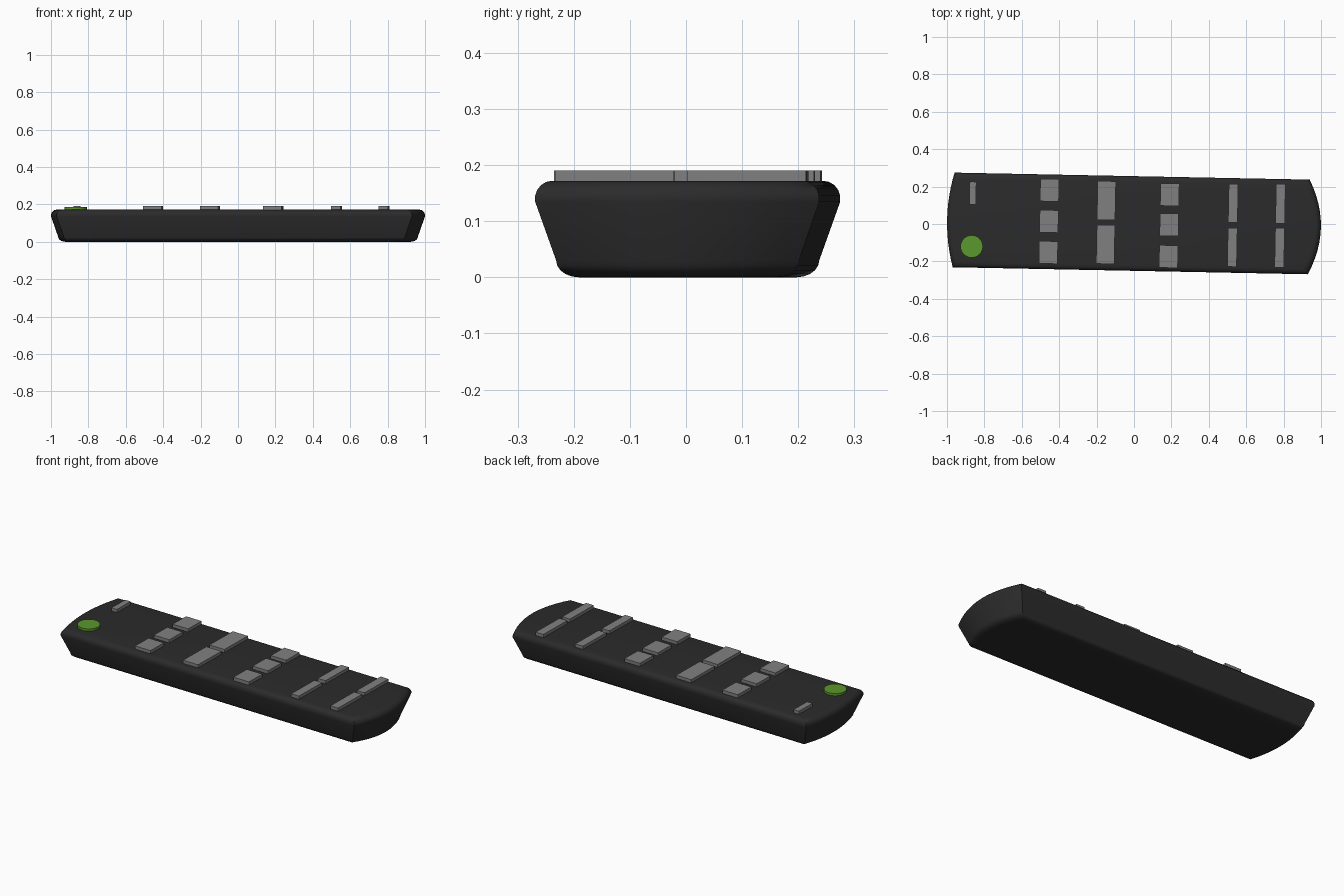
import bpy, bmesh, math
from mathutils import Vector, Matrix

cube = bpy.data.objects.get("Cube")
if cube:
    bpy.data.objects.remove(cube, do_unlink=True)

TILT = math.radians(-1.13)


def material(name, rgb):
    m = bpy.data.materials.new(name)
    m.use_nodes = True
    m.diffuse_color = (*rgb, 1)
    m.node_tree.nodes["Principled BSDF"].inputs["Base Color"].default_value = (*rgb, 1)
    return m


BLACK = material("charcoal plastic", (0.024, 0.024, 0.024))
GREY = material("grey rubber", (0.216, 0.216, 0.216))
GREEN = material("green rubber", (0.105, 0.31, 0.026))


def finish(bm, name, mat, location):
    bmesh.ops.recalc_face_normals(bm, faces=bm.faces)
    mesh = bpy.data.meshes.new(name)
    bm.to_mesh(mesh)
    bm.free()
    mesh.materials.append(mat)
    ob = bpy.data.objects.new(name, mesh)
    ob.location = location
    ob.rotation_euler.z = TILT
    bpy.context.collection.objects.link(ob)
    return ob


# Body: straight sides, bowed ends, stacked as inset rings
def outline(inset, steps=12):
    half = 0.2535 - inset
    pts = []
    for sign, corner, bow in ((1, 0.95, 0.065), (-1, 0.95, 0.035)):
        for i in range(steps + 1):
            t = -1 + 2 * i / steps
            pts.append((sign * (corner - inset + bow * (1 - t * t)), sign * t * half))
    return pts


def rounded(inset, z, radius_in, radius_z, start, end, steps=5):
    for i in range(steps + 1):
        a = math.radians(start + (end - start) * i / steps)
        yield inset - radius_in * math.cos(a), z + radius_z * math.sin(a)


profile = list(rounded(0.077, 0.03, 0.04, 0.03, -90, 0))
profile += list(rounded(0.03, 0.14, 0.03, 0.032, -10, 90))
bm = bmesh.new()
rings = [[bm.verts.new((x, y, z)) for x, y in outline(inset)] for inset, z in profile]
for low, high in zip(rings, rings[1:]):
    n = len(low)
    for i in range(n):
        j = (i + 1) % n
        bm.faces.new((low[i], low[j], high[j], high[i]))
bm.faces.new(rings[0][::-1])
bm.faces.new(rings[-1])
body = finish(bm, "body", BLACK, (-0.015, 0.003, 0))
bpy.context.view_layer.objects.active = body
body.select_set(True)
bpy.ops.object.shade_smooth_by_angle(angle=math.radians(35))
body.select_set(False)


# Raised rectangular keys
def key(name, x, y, width, depth):
    bm = bmesh.new()
    bmesh.ops.create_cube(bm, size=1, matrix=Matrix.Diagonal((width, depth, 0.03, 1)))
    finish(bm, name, GREY, (x, y, 0.175))


columns = [
    ("menu_key", -0.455, 0.1, 0.12, (0.181, 0.014, -0.152)),
    ("large_key", -0.15, 0.097, 0.208, (0.125, -0.109)),
    ("number_key", 0.188, 0.1, 0.12, (0.157, -0.004, -0.174)),
    ("narrow_key", 0.528, 0.05, 0.207, (0.111, -0.125)),
    ("end_key", 0.781, 0.05, 0.212, (0.108, -0.127)),
    ("small_key", -0.865, 0.035, 0.122, (0.165,)),
]
for name, x, width, depth, rows in columns:
    for i, y in enumerate(rows):
        key(f"{name}_{i + 1}", x - math.sin(TILT) * y, y, width, depth)

# Round power button
bm = bmesh.new()
bmesh.ops.create_cone(bm, cap_ends=True, segments=24, radius1=0.06, radius2=0.06, depth=0.024)
finish(bm, "power_button", GREEN, (-0.868, -0.12, 0.173))
